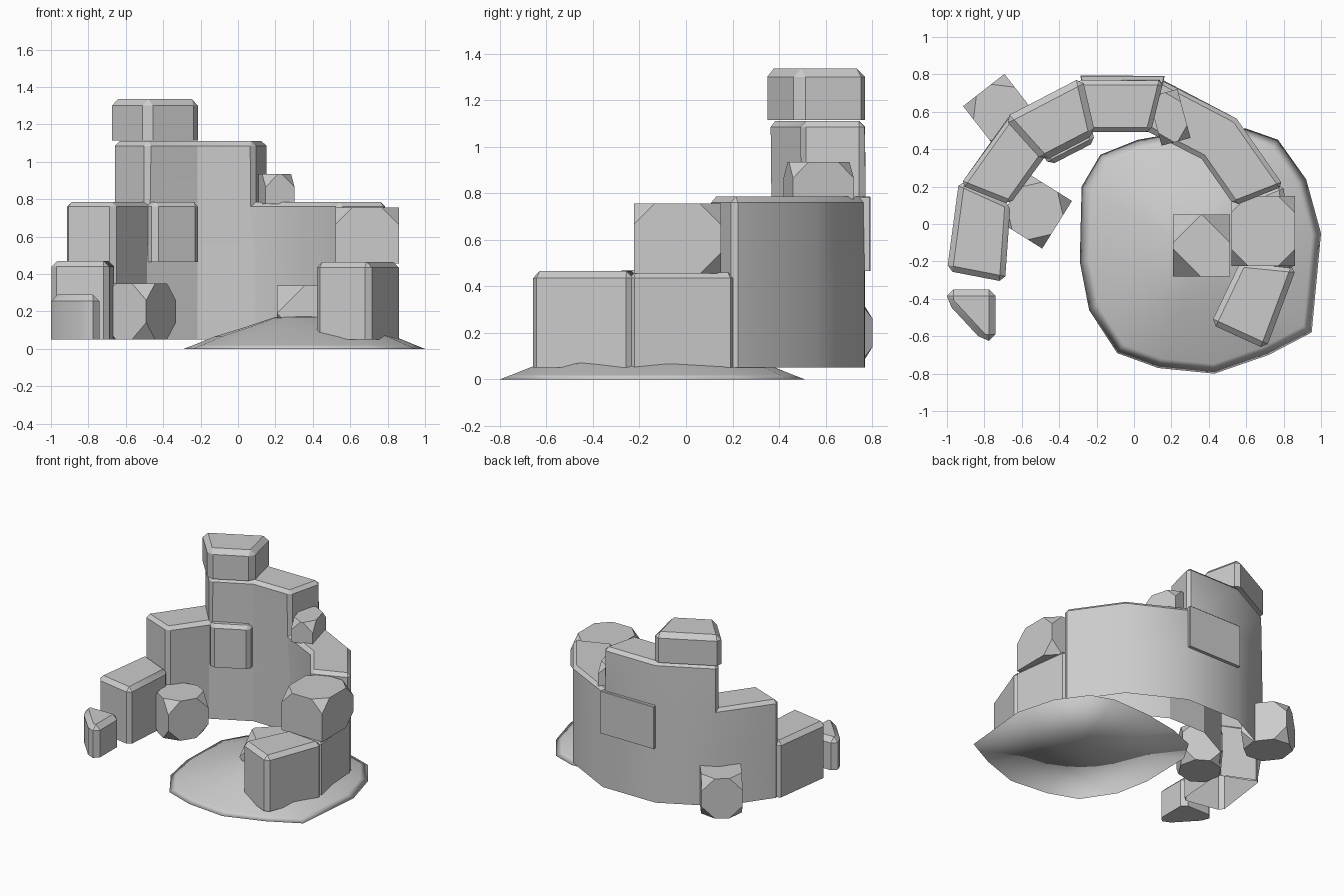
import bpy, bmesh
from math import cos, sin, radians
from mathutils import Matrix, Vector

old = bpy.data.objects.get("Cube")
if old:
    bpy.data.objects.remove(old, do_unlink=True)

stone = bpy.data.materials.new("grey_stone")
stone.use_nodes = True
GREY = (0.6, 0.6, 0.6, 1)
stone.diffuse_color = GREY
stone.node_tree.nodes["Principled BSDF"].inputs["Base Color"].default_value = GREY

CX, CY = -0.065, -0.135
INNER, OUTER = 0.645, 0.93
FIRST, STEP = -33.5, 27.4
LEVELS = [0.05, 0.46, 0.785, 1.11]


def finish(bm, name, angle=30):
    mesh = bpy.data.meshes.new(name)
    bm.to_mesh(mesh)
    bm.free()
    obj = bpy.data.objects.new(name, mesh)
    bpy.context.collection.objects.link(obj)
    mesh.materials.append(stone)
    bpy.ops.object.select_all(action='DESELECT')
    obj.select_set(True)
    bpy.context.view_layer.objects.active = obj
    bpy.ops.object.shade_smooth_by_angle(angle=radians(angle))


def ring_point(col, radius, z):
    a = radians(FIRST + STEP * col)
    return (CX + radius * cos(a), CY + radius * sin(a), z)


def chamfer(bm, width):
    # Bevel the outward corners, leaving joints, hollows and undersides alone
    bmesh.ops.recalc_face_normals(bm, faces=bm.faces)
    bm.normal_update()
    edges = [e for e in bm.edges if e.is_manifold
             and e.calc_face_angle_signed() > 0.7
             and all(f.normal.z > -0.5 for f in e.link_faces)]
    bmesh.ops.bevel(bm, geom=edges, offset=width, segments=1,
                    affect='EDGES', clamp_overlap=True)
    bm.normal_update()


def open_bottom(bm):
    # The wall has no underside where it meets the ground
    floor = [f for f in bm.faces if f.normal.z < -0.9
             and f.calc_center_median().z < LEVELS[0] + 0.01]
    bmesh.ops.delete(bm, geom=floor, context='FACES')


def prism(name, outline, z0, z1, width, hollow=False):
    bm = bmesh.new()
    low = [bm.verts.new((x, y, z0)) for x, y in outline]
    high = [bm.verts.new((x, y, z1)) for x, y in outline]
    n = len(outline)
    bm.faces.new(low[::-1])
    bm.faces.new(high)
    for i in range(n):
        j = (i + 1) % n
        bm.faces.new((low[i], low[j], high[j], high[i]))
    chamfer(bm, width)
    if hollow:
        open_bottom(bm)
    finish(bm, name)


def wedge(name, a, b, z0, z1, r0=INNER, r1=OUTER, width=0.03, hollow=False):
    outline = [ring_point(c, r, 0)[:2] for c, r in ((a, r0), (a, r1), (b, r1), (b, r0))]
    prism(name, outline, z0, z1, width, hollow)


def boulder(name, centre, size, turn=0, cut=0.08, whole=()):
    # Block with its corners knocked off
    bm = bmesh.new()
    bmesh.ops.create_cube(bm, size=1)
    bmesh.ops.scale(bm, vec=size, verts=bm.verts)
    corners = [v for v in bm.verts
               if tuple(1 if c > 0 else -1 for c in v.co) not in whole]
    bmesh.ops.bevel(bm, geom=corners, offset=cut, segments=1, affect='VERTICES')
    bm.transform(Matrix.Translation(Vector(centre)) @ Matrix.Rotation(radians(turn), 4, 'Z'))
    bmesh.ops.recalc_face_normals(bm, faces=bm.faces)
    finish(bm, name, 20)


# Stepped curved wall: cells share corners, faces only on the outside
cells = ({(c, r) for c in range(2, 7) for r in (0, 1)} | {(c, 2) for c in (4, 5)})
bm = bmesh.new()
cache = {}


def corner(col, side, row):
    key = (col, side, row)
    if key not in cache:
        cache[key] = bm.verts.new(ring_point(col, OUTER if side else INNER, LEVELS[row]))
    return cache[key]


for c, r in sorted(cells):
    for s in (0, 1):
        bm.faces.new([corner(c, s, r), corner(c + 1, s, r),
                      corner(c + 1, s, r + 1), corner(c, s, r + 1)])
    for d in (0, 1):
        if (c + 2 * d - 1, r) not in cells:
            bm.faces.new([corner(c + d, 0, r), corner(c + d, 1, r),
                          corner(c + d, 1, r + 1), corner(c + d, 0, r + 1)])
        if (c, r + 2 * d - 1) not in cells:
            bm.faces.new([corner(c, 0, r + d), corner(c, 1, r + d),
                          corner(c + 1, 1, r + d), corner(c + 1, 0, r + d)])
# Crisp joints on the inside of the taller stretch
for (col, side, row), v in cache.items():
    if side == 0 and col >= 4 and (col, side, row + 1) in cache:
        edge = bm.edges.get((v, cache[(col, side, row + 1)]))
        if edge:
            edge.smooth = False
chamfer(bm, 0.025)
open_bottom(bm)
finish(bm, "curved_wall")

# Separate low blocks at the two broken ends of the wall
prism("left_end_block", [(0.41, -0.535), (0.705, -0.67), (0.87, -0.23), (0.57, -0.2)],
      0.05, 0.465, 0.03, True)
wedge("left_low_block", 0.97, 2.03, 0.05, 0.46, width=0.025, hollow=True)
prism("right_end_block", [(-0.935, 0.235), (-1.0, -0.25), (-0.69, -0.31), (-0.66, 0.11)],
      0.05, 0.47, 0.03, True)

# Cap stone and bricks standing proud of the wall
wedge("cap_stone", 4.98, 6.04, 1.115, 1.335, 0.63, 0.945, 0.035)
wedge("inner_brick", 5.02, 5.98, 0.465, 0.785, 0.59, 0.68, 0.025)
wedge("outer_brick", 4.0, 5.0, 0.465, 0.785, 0.85, 0.955, 0.004)

# Fallen boulders
BASE = [(x, y, -1) for x in (-1, 1) for y in (-1, 1)]
boulder("wall_boulder", (0.69, -0.037, 0.605), (0.34, 0.375, 0.3), 0, 0.09,
        [(1, -1, -1), (-1, -1, -1)])
boulder("mound_boulder", (0.36, -0.115, 0.19), (0.305, 0.33, 0.3), 0, 0.15, [(1, -1, 1)])
boulder("back_boulder", (-0.705, 0.59, 0.2), (0.28, 0.32, 0.3), 38, 0.09)
boulder("inner_boulder", (-0.53, 0.07, 0.2), (0.28, 0.3, 0.3), -32, 0.09)
boulder("top_boulder", (0.19, 0.57, 0.855), (0.16, 0.27, 0.16), 15, 0.07, BASE)

# Small split rock by the open end
prism("split_rock", [(-1, -0.35), (-1, -0.42), (-0.81, -0.625), (-0.74, -0.625), (-0.74, -0.35)],
      0.05, 0.29, 0.05)

# Earth mound: an uneven outline shrunk in rings towards a rounded top
rim = [(-0.29, -0.2), (-0.28, 0.2), (-0.18, 0.37), (0.02, 0.45), (0.3, 0.5),
       (0.6, 0.51), (0.77, 0.45), (0.92, 0.24), (1, -0.05), (0.95, -0.58),
       (0.72, -0.7), (0.43, -0.8), (0.13, -0.77), (-0.09, -0.69), (-0.24, -0.46)]
centre = Vector((0.36, -0.14))
bm = bmesh.new()
rings = []
for scale, z in ((1, 0), (0.92, 0.02), (0.75, 0.065), (0.5, 0.115), (0.25, 0.17)):
    ring = []
    for p in rim:
        q = centre.lerp(Vector(p), scale)
        ring.append(bm.verts.new((q.x, q.y, z)))
    rings.append(ring)
peak = bm.verts.new((centre.x, centre.y, 0.185))
under = bm.verts.new((centre.x, centre.y, 0.005))
for i in range(len(rim)):
    j = (i + 1) % len(rim)
    for a, b in zip(rings, rings[1:]):
        bm.faces.new((a[i], a[j], b[j], b[i]))
    bm.faces.new((rings[-1][i], rings[-1][j], peak))
    bm.faces.new((rings[0][j], rings[0][i], under))
    bm.edges.get((rings[1][i], rings[1][j])).smooth = False
bmesh.ops.recalc_face_normals(bm, faces=bm.faces)
finish(bm, "earth_mound", 180)
